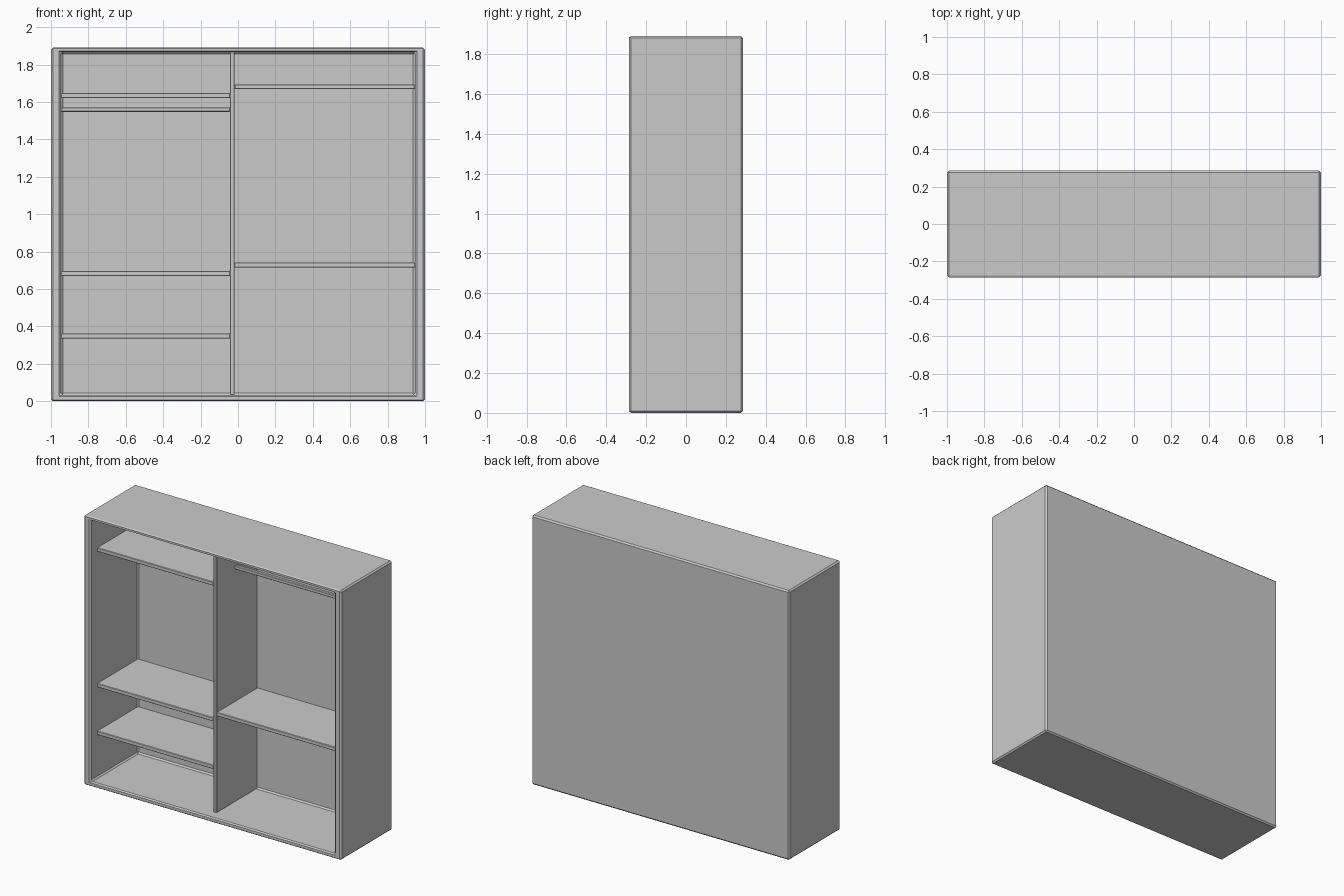
import bpy, bmesh

if "Cube" in bpy.data.objects:
    bpy.data.objects.remove(bpy.data.objects["Cube"])

def finish(name, bm, bevel, segments=1):
    bmesh.ops.recalc_face_normals(bm, faces=bm.faces)
    mesh = bpy.data.meshes.new(name)
    bm.to_mesh(mesh)
    bm.free()
    ob = bpy.data.objects.new(name, mesh)
    bpy.context.collection.objects.link(ob)
    mod = ob.modifiers.new("soft_edges", "BEVEL")
    mod.width = bevel
    mod.segments = segments
    return ob

def box_mesh(x, y, z):
    bm = bmesh.new()
    bmesh.ops.create_cube(bm, size=1)
    for v in bm.verts:
        for i, (lo, hi) in enumerate((x, y, z)):
            v.co[i] = hi if v.co[i] > 0 else lo
    return bm

def box(name, x, y, z, bevel=0.003):
    return finish(name, box_mesh(x, y, z), bevel)

# Main dimensions
HALF_W, HALF_D, HEIGHT = 1.0, 0.285, 1.89
IN_X, IN_Z, BACK_Y = 0.946, (0.034, 1.866), 0.24
FRONT_Y = -0.212
DIV_X = (-0.042, -0.018)

# Cabinet shell: one closed body with the front opening pushed inwards
bm = box_mesh((-HALF_W, HALF_W), (-HALF_D, HALF_D), (0, HEIGHT))
bm.faces.ensure_lookup_table()
front = min(bm.faces, key=lambda f: f.calc_center_median().y)
bmesh.ops.inset_region(bm, faces=[front], thickness=0.02)
for v in front.verts:
    v.co.x = IN_X if v.co.x > 0 else -IN_X
    v.co.z = IN_Z[1] if v.co.z > HEIGHT / 2 else IN_Z[0]
new = bmesh.ops.extrude_discrete_faces(bm, faces=[front])["faces"][0]
for v in new.verts:
    v.co.y = BACK_Y
finish("cabinet_shell", bm, 0.01)

# Vertical divider
box("centre_divider", DIV_X, (FRONT_Y, BACK_Y), IN_Z)

# Shelves and hanging rails in each bay
left, right = (-IN_X, DIV_X[0]), (DIV_X[1], IN_X)
shelves = {
    "left_bottom_shelf": (left, 0.335, 0.362),
    "left_middle_shelf": (left, 0.669, 0.696),
    "left_top_shelf": (left, 1.621, 1.648),
    "right_shelf": (right, 0.714, 0.741),
}
for name, (x, lo, hi) in shelves.items():
    box(name, x, (FRONT_Y, BACK_Y), (lo, hi))
for name, x, z in (("left_hanging_rail", left, 1.559), ("right_hanging_rail", right, 1.681)):
    box(name, x, (-0.0125, 0.0125), (z - 0.0125, z + 0.0125), 0.004)
